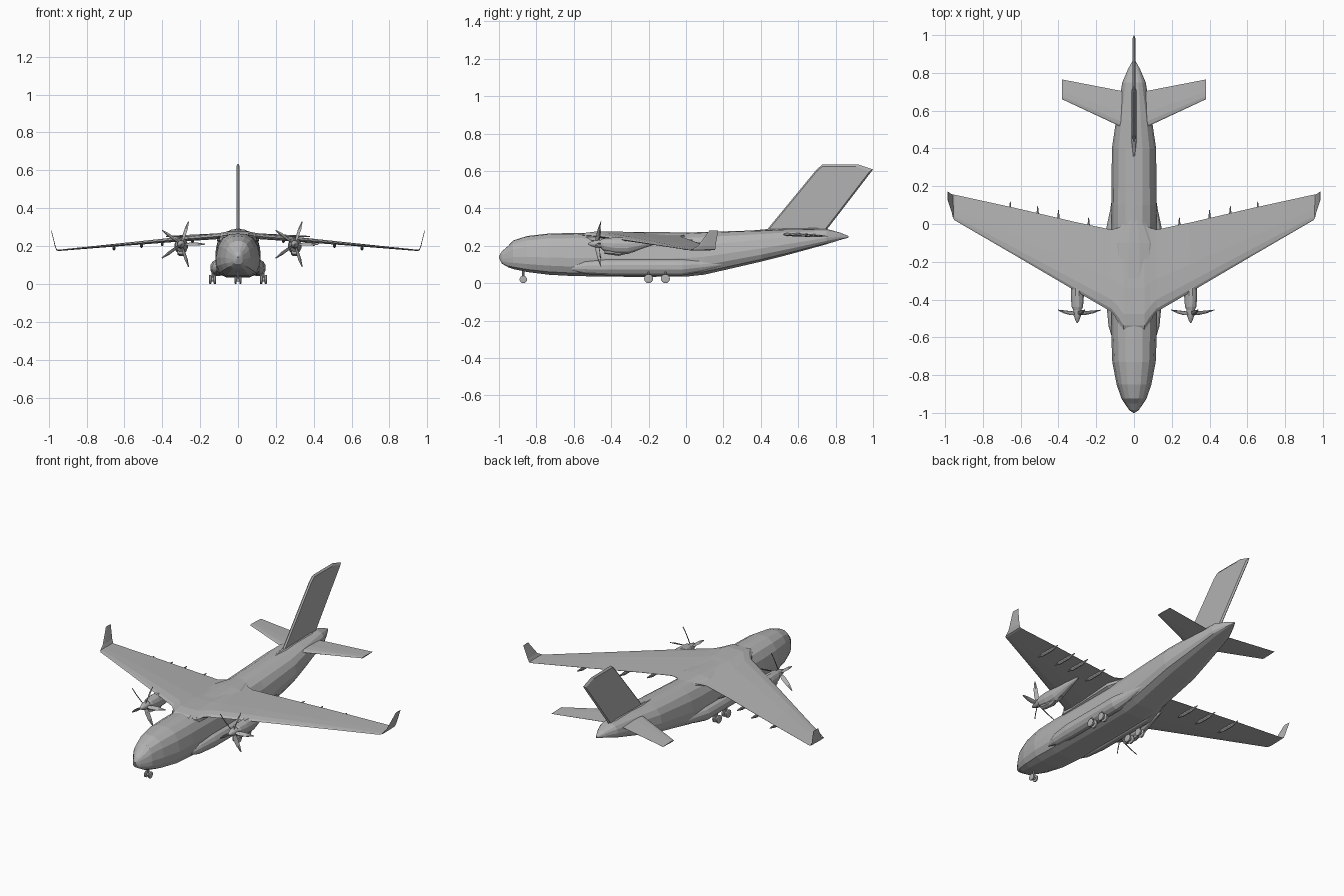
import bpy, bmesh
from math import sin, cos, pi, radians
from mathutils import Vector, Matrix

cube = bpy.data.objects.get("Cube")
if cube:
    bpy.data.objects.remove(cube)


def material(name, v):
    m = bpy.data.materials.new(name)
    m.use_nodes = True
    m.diffuse_color = (v, v, v, 1)
    m.node_tree.nodes["Principled BSDF"].inputs["Base Color"].default_value = (v, v, v, 1)
    return m


GREY = material("airframe grey", 0.45)


def loft(name, rings, smooth=False):
    """Skin a list of equal-length point rings and cap both ends."""
    bm = bmesh.new()
    vs = [[bm.verts.new(p) for p in r] for r in rings]
    n = len(vs[0])
    for a, b in zip(vs, vs[1:]):
        for i in range(n):
            j = (i + 1) % n
            bm.faces.new((a[i], a[j], b[j], b[i]))
    bm.faces.new(vs[0])
    bm.faces.new(vs[-1])
    bmesh.ops.remove_doubles(bm, verts=bm.verts, dist=0.0002)
    bmesh.ops.recalc_face_normals(bm, faces=bm.faces)
    me = bpy.data.meshes.new(name)
    bm.to_mesh(me)
    bm.free()
    me.materials.append(GREY)
    ob = bpy.data.objects.new(name, me)
    bpy.context.collection.objects.link(ob)
    if smooth:
        bpy.context.view_layer.objects.active = ob
        ob.select_set(True)
        bpy.ops.object.shade_smooth_by_angle(angle=radians(35))
        ob.select_set(False)
    return ob


def ellipse(y, cx, cz, rx, rz, n=12):
    return [(cx + rx * cos(2 * pi * (i + .5) / n), y, cz + rz * sin(2 * pi * (i + .5) / n))
            for i in range(n)]


def pod(name, x, stations, n=12, smooth=False):
    """Body along y from stations of (y, x offset, z, x radius, z radius)."""
    return loft(name, [ellipse(y, x + dx, z, rx, rz, n) for y, dx, z, rx, rz in stations], smooth)


def axle(name, x, y, z, r, w):
    """Bevelled wheel turning about the x axis."""
    prof = [(-w, r * .5), (-w, r * .8), (-w * .6, r), (w * .6, r), (w, r * .8), (w, r * .5)]
    return loft(name, [[(x + dx, y + q * cos(i * pi / 8), z + q * sin(i * pi / 8))
                        for i in range(16)] for dx, q in prof], True)


# fuselage: half profile scaled to (y, half width, bottom, top)
half = [(0, 1), (.38, .98), (.7, .88), (.9, .7), (1, .42), (.97, .22), (.82, .07), (.5, 0)]
section = half + [(0, 0)] + [(-x, z) for x, z in reversed(half[1:])]
hull = [(-1, .004, .135, .145), (-.985, .025, .105, .17), (-.95, .05, .085, .2),
        (-.925, .066, .076, .228), (-.85, .092, .06, .252), (-.73, .115, .045, .266),
        (-.6, .12, .038, .268), (-.3, .12, .034, .268), (0, .12, .035, .27),
        (.1, .12, .046, .274), (.4, .117, .115, .283), (.55, .095, .153, .289),
        (.75, .062, .208, .29), (.82, .032, .23, .272), (.87, .004, .244, .252)]
loft("fuselage", [[(x * w, y, b + z * (t - b)) for x, z in section] for y, w, b, t in hull])

# lifting surfaces: (x, z, leading y, trailing y, thickness, tilt in degrees)
foil = [(0, 0), (.04, .3), (.15, .5), (.4, .45), (1, .03),
        (1, -.03), (.4, -.4), (.15, -.45), (.04, -.25)]


def surface(name, sections):
    rings = []
    for x, z, le, te, t, tilt in sections:
        a = radians(tilt)
        rings.append([(x - v * t * sin(a), le + u * (te - le), z + v * t * cos(a)) for u, v in foil])
    # reflected half first, then the real half
    left = [[(-x, y, z) for x, y, z in r] for r in reversed(rings)]
    return loft(name, left + rings)


surface("wing", [(.055, .258, -.56, -.005, .038, 0), (.085, .254, -.51, -.02, .034, 0),
                 (.12, .25, -.465, -.03, .032, 0), (.3, .236, -.36, .008, .026, -4),
                 (.62, .207, -.172, .083, .016, -5), (.95, .177, .02, .155, .007, -5),
                 (.958, .18, .03, .156, .005, 40), (.966, .2, .065, .158, .004, 72),
                 (.986, .282, .125, .172, .003, 76)])
surface("tailplane", [(.02, .262, .49, .705, .02, 0), (.07, .26, .515, .705, .018, 0),
                      (.38, .25, .66, .765, .007, 0)])

# tail fin
fin = [(.42, .27), (.7, .61), (.73, .635), (.92, .635), (1, .608), (.74, .27)]
centre = Vector((.71, .45))
loft("tail_fin", [[(x, centre.x + (y - centre.x) * s, centre.y + (z - centre.y) * s) for y, z in fin]
                  for x, s in ((-.008, .94), (0, 1), (.008, .94))])
pod("fin_root_fairing", 0, [(.32, 0, .275, .004, .004), (.45, 0, .276, .018, .016),
                            (.7, 0, .28, .018, .017), (.85, 0, .25, .003, .004)], 8)

# wing box fairing on the roof
pod("wing_root_fairing", 0, [(-.58, 0, .245, .05, .015), (-.5, 0, .238, .1, .036),
                             (-.1, 0, .238, .115, .036), (.04, 0, .25, .05, .02)])


def blade(name, x, y, z, ang):
    """Tapered twisted propeller blade pointing outward at the given angle."""
    turn = Matrix.Rotation(-ang, 3, 'Y')
    rings = []
    for r, c, pitch, aft in ((.012, .008, 70, 0), (.04, .013, 55, .003),
                             (.085, .011, 42, .01), (.126, .003, 30, .02)):
        p = radians(pitch)
        ring = []
        for u, v in ((-1, 0), (0, .0025), (1, 0), (0, -.0025)):
            q = Vector((r, u * c * sin(p) + v * cos(p) + aft, u * c * cos(p) - v * sin(p)))
            ring.append(turn @ q + Vector((x, y, z)))
        rings.append(ring)
    return loft(name, rings)


for side, s in (("left", 1), ("right", -1)):
    ex = s * .3
    # engine: nacelle, exhaust and propeller
    pod(side + "_nacelle", ex, [(-.455, 0, .212, .022, .024), (-.44, 0, .206, .031, .035),
                                (-.38, 0, .201, .036, .045), (-.31, 0, .2, .035, .045),
                                (-.22, 0, .213, .024, .024), (-.13, 0, .226, .006, .008)])
    pod(side + "_intake", ex, [(-.435, 0, .168, .02, .012), (-.36, 0, .162, .022, .017),
                               (-.27, 0, .18, .012, .012)], 8)
    pod(side + "_spinner", ex, [(-.525, 0, .21, .002, .002), (-.51, 0, .21, .011, .011),
                                (-.485, 0, .21, .02, .02), (-.452, 0, .21, .023, .023)], 12, True)
    for k in range(5):
        blade(f"{side}_propeller_blade_{k + 1}", ex, -.475, .21, k * 2 * pi / 5)

    # flap track fairings under the trailing edge
    for k, (x, y, z) in enumerate(((.24, .035, .23), (.4, .075, .215),
                                   (.51, .095, .205), (.655, .12, .192))):
        pod(f"{side}_flap_fairing_{k + 1}", s * x,
            [(y - .17, 0, z, .002, .002), (y - .13, 0, z - .003, .008, .011),
             (y - .05, 0, z - .004, .008, .011), (y, 0, z, .002, .003)], 8)

    # landing gear sponson
    pod(side + "_sponson", 0, [(-.61, s * .108, .08, .006, .012), (-.54, s * .106, .084, .03, .036),
                               (-.42, s * .106, .085, .042, .045), (-.02, s * .106, .085, .042, .045),
                               (.07, s * .1, .092, .028, .034), (.2, s * .1, .102, .006, .008)])

    # main gear: two axles with paired wheels
    for k, y in enumerate((-.2, -.11)):
        for j, x in enumerate((.122, .147)):
            axle(f"{side}_main_wheel_{k + 1}_{j + 1}", s * x, y, .024, .024, .007)
        axle(f"{side}_main_axle_{k + 1}", s * .135, y, .024, .011, .014)
        loft(f"{side}_main_strut_{k + 1}", [[(s * .135 + .006 * cos(i * pi / 4),
                                             y + .006 * sin(i * pi / 4), z) for i in range(8)]
                                            for z in (.022, .07)])
    axle(side + "_nose_wheel", s * .013, -.87, .02, .02, .006)

# nose gear leg
axle("nose_axle", 0, -.87, .02, .008, .012)
loft("nose_strut", [[(.006 * cos(i * pi / 4), -.87 + .006 * sin(i * pi / 4), z)
                     for i in range(8)] for z in (.018, .08)])
